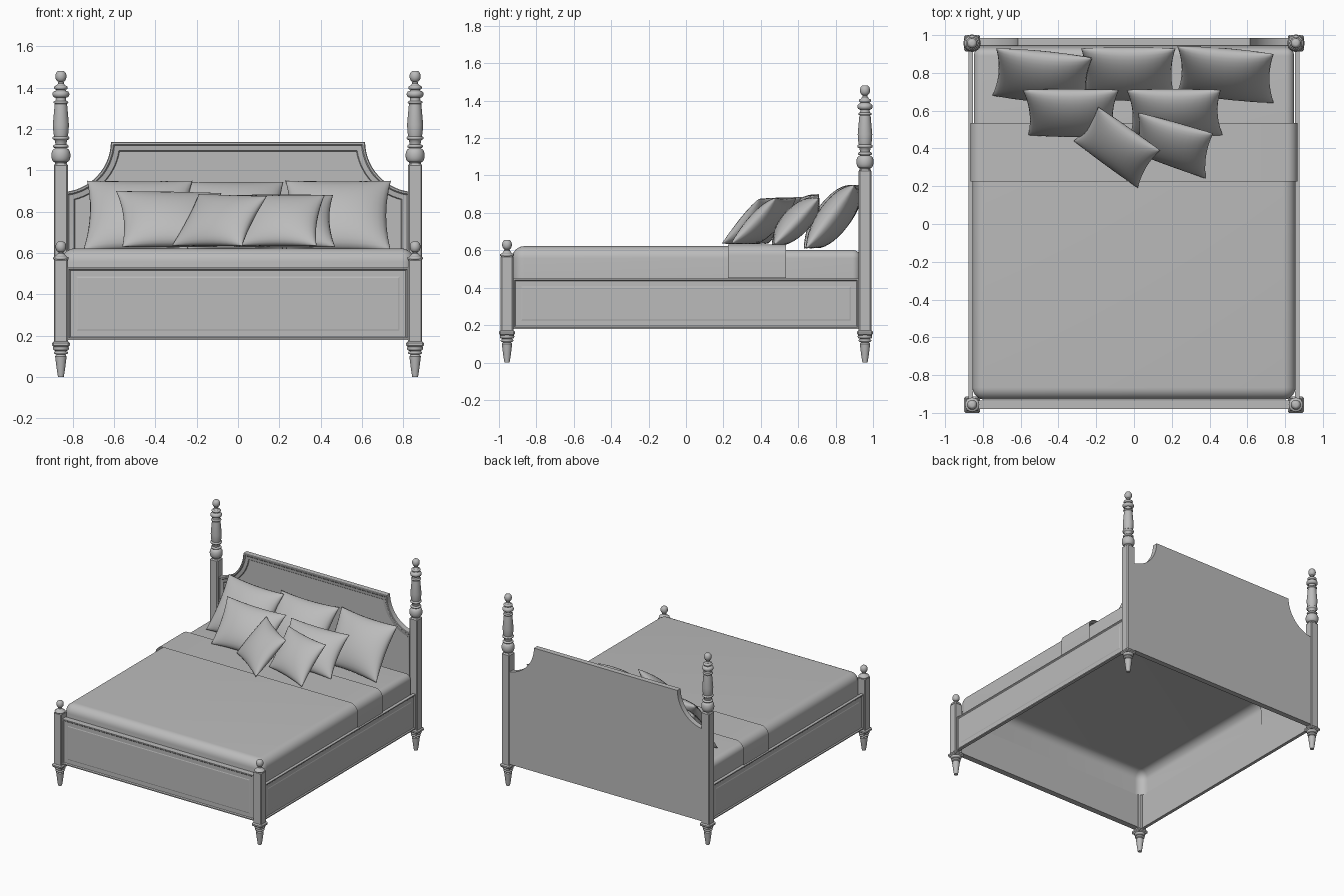
import bpy, bmesh, math
from mathutils import Vector

cube = bpy.data.objects.get("Cube")
if cube:
    bpy.data.objects.remove(cube, do_unlink=True)

grey = bpy.data.materials.new("plain grey")
grey.use_nodes = True
grey.diffuse_color = (0.5, 0.5, 0.5, 1)
grey.node_tree.nodes["Principled BSDF"].inputs["Base Color"].default_value = (0.5, 0.5, 0.5, 1)

POST_X, POST_Y = 0.857, 0.957


def finish(name, bm, angle=35):
    """Turn a bmesh into a named, shaded object."""
    mesh = bpy.data.meshes.new(name)
    bm.to_mesh(mesh)
    bm.free()
    mesh.materials.append(grey)
    mesh.shade_smooth()
    mesh.set_sharp_from_angle(angle=math.radians(angle))
    obj = bpy.data.objects.new(name, mesh)
    bpy.context.collection.objects.link(obj)


def add_box(bm, lo, hi):
    lo, hi = Vector(lo), Vector(hi)
    verts = bmesh.ops.create_cube(bm, size=1)["verts"]
    for v in verts:
        v.co = Vector(((v.co[i] + 0.5) * (hi[i] - lo[i]) + lo[i]) for i in range(3))
    return verts


def add_block(bm, x, y, z0, z1, half, bevel):
    """Square post section with chamfered edges."""
    verts = add_box(bm, (x - half, y - half, z0), (x + half, y + half, z1))
    edges = list({e for v in verts for e in v.link_edges})
    bmesh.ops.bevel(bm, geom=edges, offset=bevel, segments=1, affect='EDGES')


def add_rings(bm, rings):
    """Skin a stack of equal point loops and close both ends."""
    rings = [[bm.verts.new(p) for p in ring] for ring in rings]
    for a, b in zip(rings, rings[1:]):
        for k in range(len(a)):
            n = (k + 1) % len(a)
            bm.faces.new((a[k], a[n], b[n], b[k]))
    bm.faces.new(rings[0][::-1])
    bm.faces.new(rings[-1])


def add_lathe(bm, x, y, profile, segments=24):
    """Turned section from (radius, height) points."""
    angles = [k * math.tau / segments for k in range(segments)]
    add_rings(bm, [[(x + r * math.cos(a), y + r * math.sin(a), z) for a in angles] for r, z in profile])


def bulge(r, z0, z1, neck, n=8):
    """Rounded bead between two heights."""
    return [(neck + (r - neck) * math.sin(math.pi * i / n),
             (z0 + z1) / 2 - (z1 - z0) / 2 * math.cos(math.pi * i / n)) for i in range(n + 1)]


def panelled(name, lo, hi, direction, steps):
    """Board with stepped mouldings in the face that points along direction."""
    bm = bmesh.new()
    add_box(bm, lo, hi)
    bm.normal_update()
    face = max(bm.faces, key=lambda f: f.normal.dot(Vector(direction)))
    for width, slope, depth in steps:
        bmesh.ops.inset_region(bm, faces=[face], thickness=width, depth=0, use_even_offset=True)
        bmesh.ops.inset_region(bm, faces=[face], thickness=slope, depth=depth, use_even_offset=True)
    finish(name, bm, 15)


# Posts: turned foot, square shaft and turned finial
foot = [(0.014, 0), (0.019, 0.03), (0.028, 0.1), (0.022, 0.108)] + bulge(0.034, 0.11, 0.125, 0.024) \
    + bulge(0.039, 0.128, 0.15, 0.03)
short_finial = [(0.034, 0.565)] + bulge(0.038, 0.567, 0.582, 0.03) \
    + [(0.024, 0.588), (0.015, 0.598), (0.015, 0.603)] + bulge(0.026, 0.604, 0.656, 0.008, 12)
tall_finial = [(0.032, 1.025), (0.028, 1.035)] + bulge(0.046, 1.04, 1.105, 0.03, 12) \
    + bulge(0.038, 1.108, 1.125, 0.026) + [(0.027, 1.13), (0.03, 1.145)] \
    + bulge(0.041, 1.148, 1.165, 0.033) + [(0.036, 1.18), (0.039, 1.22), (0.03, 1.32)] \
    + bulge(0.036, 1.322, 1.336, 0.027) + [(0.024, 1.345)] + bulge(0.041, 1.352, 1.385, 0.026) \
    + bulge(0.033, 1.39, 1.41, 0.022) + [(0.014, 1.42), (0.014, 1.427)] + bulge(0.027, 1.428, 1.482, 0.008, 12)

for side, sx in (("right", -1), ("left", 1)):
    for end, sy, top, finial in (("front", -1, 0.57, short_finial), ("back", 1, 1.03, tall_finial)):
        x, y = sx * POST_X, sy * POST_Y
        bm = bmesh.new()
        add_lathe(bm, x, y, foot)
        add_block(bm, x, y, 0.145, 0.172, 0.043, 0.008)
        add_block(bm, x, y, 0.165, top, 0.034, 0.006)
        add_lathe(bm, x, y, finial)
        finish(f"{side}_{end}_post", bm)

# Side rails and footboard with framed outer panels
frame = [(0.008, 0.006, -0.007), (0.03, 0.006, 0.002)]
for side, sx in (("right", -1), ("left", 1)):
    panelled(f"{side}_rail", (sx * 0.865 - 0.012, -0.925, 0.18), (sx * 0.865 + 0.012, 0.925, 0.45),
             (sx, 0, 0), frame)
panelled("footboard", (-0.825, -0.98, 0.18), (0.825, -0.935, 0.53), (0, -1, 0), frame)


def headboard_loop(inset, y, n=14):
    """Outline with hollow curved shoulders, shrunk by inset."""
    r = 0.245 + inset
    start = math.tau - math.acos((-0.025 - inset) / r)
    stop = math.pi + math.asin((0.002 + inset) / r)
    half = [(0.835 - inset, 0.18 + inset)]
    for i in range(n + 1):
        a = start + (stop - start) * i / n
        half.append((0.86 + r * math.cos(a), 1.14 + r * math.sin(a)))
    return [(x, y, z) for x, z in half] + [(-x, y, z) for x, z in reversed(half)]


# Headboard with a stepped border
bm = bmesh.new()
add_rings(bm, [headboard_loop(d, y) for d, y in
               ((0, 0.985), (0, 0.944), (0.004, 0.94), (0.012, 0.94), (0.018, 0.947),
                (0.042, 0.952), (0.046, 0.957))])
bmesh.ops.recalc_face_normals(bm, faces=bm.faces[:])
finish("headboard", bm, 20)


def cover(name, x, y0, y1, z0, z1, radius, closed_ends):
    """Draped cloth shell, open underneath, with rounded top edges."""
    bm = bmesh.new()
    add_box(bm, (-x, y0, z0), (x, y1, z1))
    edges = []
    for e in bm.edges:
        mid = (e.verts[0].co + e.verts[1].co) / 2
        along_side = abs(mid.x) > x - 0.001 and abs(mid.y - (y0 + y1) / 2) < 0.001
        on_end = any(abs(mid.y - y) < 0.001 for y in closed_ends)
        if (along_side or on_end) and mid.z > z0 + 0.001:
            edges.append(e)
    bmesh.ops.bevel(bm, geom=edges, offset=radius, segments=8, profile=0.5, affect='EDGES')
    open_ends = [y for y in (y0, y1) if y not in closed_ends]
    unwanted = [f for f in bm.faces if all(abs(v.co.z - z0) < 0.0001 for v in f.verts)
                or any(all(abs(v.co.y - y) < 0.0001 for v in f.verts) for y in open_ends)]
    bmesh.ops.delete(bm, geom=unwanted, context='FACES')
    finish(name, bm, 50)


# Bedding
cover("mattress", 0.848, 0.4, 0.935, 0.44, 0.602, 0.045, [0.935])
cover("blanket", 0.855, -0.93, 0.5, 0.44, 0.622, 0.065, [-0.93])
cover("folded_sheet", 0.866, 0.225, 0.535, 0.452, 0.631, 0.06, [])


def pillow(name, corners, thickness, n=16):
    """Cushion spanning four corners: top left, top right, bottom right, bottom left."""
    tl, tr, br, bl = (Vector(c) for c in corners)
    normal = (tr - bl).cross(tl - br).normalized()
    bm = bmesh.new()
    for sign in (1, -1):
        grid = []
        for j in range(n + 1):
            row = []
            for i in range(n + 1):
                s = -math.cos(math.pi * i / n)
                t = -math.cos(math.pi * j / n)
                u = s * (1 - 0.09 * (1 - t * t))
                v = t * (1 - 0.06 * (1 - s * s))
                low = bl.lerp(br, (u + 1) / 2)
                high = tl.lerp(tr, (u + 1) / 2)
                puff = thickness / 2 * (max(0, 1 - s * s) * max(0, 1 - t * t)) ** 0.5
                row.append(bm.verts.new(low.lerp(high, (v + 1) / 2) + normal * puff * sign))
            grid.append(row)
        for j in range(n):
            for i in range(n):
                bm.faces.new((grid[j][i], grid[j][i + 1], grid[j + 1][i + 1], grid[j + 1][i])[::sign])
    bmesh.ops.remove_doubles(bm, verts=bm.verts[:], dist=0.0005)
    bmesh.ops.recalc_face_normals(bm, faces=bm.faces[:])
    finish(name, bm, 100)


# Back row, middle row, then the two loose cushions
pillow("back_right_pillow", [(-0.73, 0.93, 0.95), (-0.22, 0.88, 0.95), (-0.24, 0.63, 0.61), (-0.75, 0.68, 0.61)], 0.17)
pillow("back_middle_pillow", [(-0.28, 0.93, 0.945), (0.22, 0.93, 0.945), (0.22, 0.66, 0.61), (-0.28, 0.66, 0.61)], 0.17)
pillow("back_left_pillow", [(0.23, 0.94, 0.95), (0.74, 0.9, 0.95), (0.74, 0.64, 0.61), (0.23, 0.7, 0.61)], 0.17)
pillow("middle_right_pillow", [(-0.59, 0.71, 0.9), (-0.08, 0.71, 0.89), (-0.1, 0.46, 0.63), (-0.56, 0.47, 0.63)], 0.15)
pillow("middle_left_pillow", [(-0.04, 0.71, 0.88), (0.46, 0.71, 0.88), (0.47, 0.47, 0.63), (-0.02, 0.47, 0.63)], 0.15)
pillow("front_right_cushion", [(-0.19, 0.62, 0.885), (0.14, 0.39, 0.875), (0.02, 0.19, 0.635), (-0.32, 0.44, 0.635)], 0.13)
pillow("front_left_cushion", [(0.02, 0.59, 0.88), (0.42, 0.48, 0.88), (0.38, 0.24, 0.635), (0.0, 0.38, 0.635)], 0.13)
